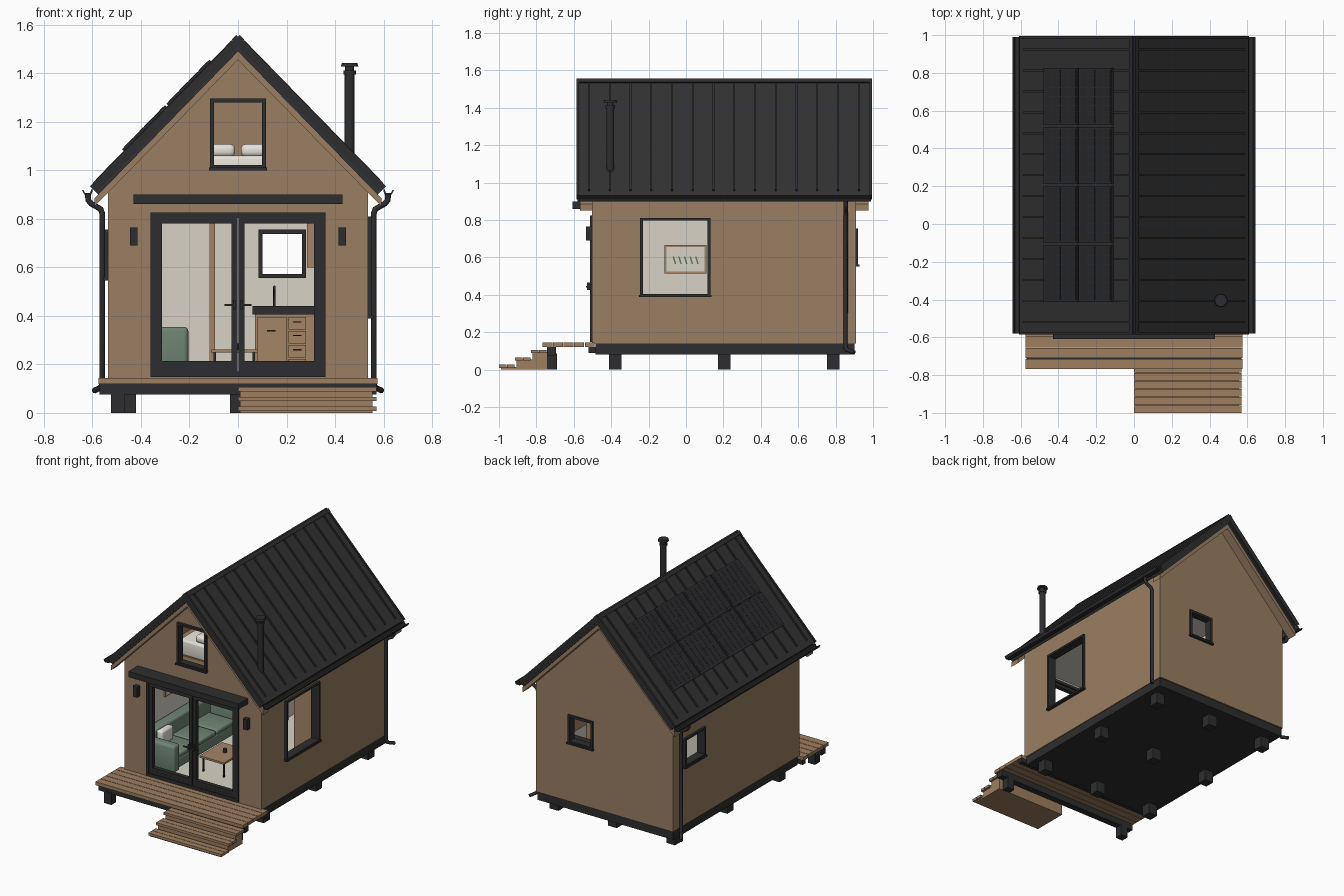
import bpy, bmesh, math
from mathutils import Vector, Matrix

if "Cube" in bpy.data.objects:
    bpy.data.objects.remove(bpy.data.objects["Cube"])

def mat(name, r, g, b):
    m = bpy.data.materials.new(name)
    m.diffuse_color = (r, g, b, 1)
    m.use_nodes = True
    m.node_tree.nodes["Principled BSDF"].inputs["Base Color"].default_value = m.diffuse_color
    return m

CLAD = mat("cladding wood", .32, .21, .125)
DECK = mat("deck wood", .34, .21, .118)
ROOF = mat("roof metal", .031, .031, .032)
DARK = mat("dark frame", .027, .027, .029)
SOLAR = mat("solar panel", .022, .023, .026)
CREAM = mat("cream wall", .68, .65, .56)
LINEN = mat("white linen", .82, .79, .72)
SOFA = mat("sofa green", .16, .235, .175)
OAK = mat("interior oak", .38, .235, .135)
LEAF = mat("leaf green", .10, .20, .11)

def finish(name, bm, m):
    bmesh.ops.recalc_face_normals(bm, faces=bm.faces)
    me = bpy.data.meshes.new(name)
    bm.to_mesh(me); bm.free()
    ob = bpy.data.objects.new(name, me)
    bpy.context.collection.objects.link(ob)
    me.materials.append(m)
    return ob

def boxes(name, m, *lims, bevel=0):
    """One object from any number of (x0,x1,y0,y1,z0,z1) boxes."""
    bm = bmesh.new()
    for x0, x1, y0, y1, z0, z1 in lims:
        bmesh.ops.create_cube(bm, size=1, matrix=Matrix.Translation(((x0+x1)/2, (y0+y1)/2, (z0+z1)/2))
                              @ Matrix.Diagonal((abs(x1-x0), y1-y0, z1-z0, 1)))
    if bevel:
        bmesh.ops.bevel(bm, geom=bm.edges[:], offset=bevel, segments=3, profile=.5, affect='EDGES')
    ob = finish(name, bm, m)
    if bevel:
        bpy.context.view_layer.objects.active = ob
        ob.select_set(True)
        bpy.ops.object.shade_smooth_by_angle(angle=math.radians(40))
        ob.select_set(False)
    return ob

def prisms(name, m, *items, axis='y'):
    """Profiles extruded along y (points x,z) or along x (points y,z)."""
    bm = bmesh.new()
    for pts, a, b in items:
        co = (lambda p, t: (p[0], t, p[1])) if axis == 'y' else (lambda p, t: (t, p[0], p[1]))
        lo = [bm.verts.new(co(p, a)) for p in pts]
        hi = [bm.verts.new(co(p, b)) for p in pts]
        bm.faces.new(lo); bm.faces.new(hi)
        for i in range(len(pts)):
            j = (i + 1) % len(pts)
            bm.faces.new((lo[i], lo[j], hi[j], hi[i]))
    return finish(name, bm, m)

def tube(name, m, pts, r):
    cu = bpy.data.curves.new(name, 'CURVE')
    cu.dimensions = '3D'; cu.bevel_depth = r; cu.bevel_resolution = 2; cu.use_fill_caps = True
    sp = cu.splines.new('POLY'); sp.points.add(len(pts) - 1)
    for p, c in zip(sp.points, pts):
        p.co = (*c, 1)
    ob = bpy.data.objects.new(name, cu)
    bpy.context.collection.objects.link(ob)
    cu.materials.append(m)

def cut(ob, cutter):
    md = ob.modifiers.new("cut", 'BOOLEAN')
    md.operation = 'DIFFERENCE'; md.solver = 'EXACT'; md.object = cutter
    bpy.context.view_layer.objects.active = ob
    bpy.ops.object.modifier_apply(modifier=md.name)
    bpy.data.objects.remove(cutter)

def frame(name, axis, a, b, u0, u1, z0, z1, w):
    """Four-bar frame; a..b is the depth along the axis, u the other direction."""
    bars = [(u0, u0+w, z0, z1), (u1-w, u1, z0, z1), (u0, u1, z1-w, z1), (u0, u1, z0, z0+w)]
    def lim(u, v, c, d):
        return (a, b, u, v, c, d) if axis == 'x' else (u, v, a, b, c, d)
    boxes(name, DARK, *[lim(*k) for k in bars])

# --- walls: gabled shell, cream lining, window and door openings
def gable(w, top, z0, eave):
    return [(-w, z0), (w, z0), (w, eave), (0, top), (-w, eave)]
walls = prisms("walls", CLAD, (gable(.535, 1.49, .14, .94), -.503, .91))
cut(walls, prisms("cutter", CLAD, (gable(.505, 1.44, .145, .92), -.475, .88)))
lining = boxes("interior_lining", CREAM, (-.506, .506, -.476, .881, .142, .84))
cut(lining, boxes("cutter", CREAM, (-.497, .497, -.467, .872, .15, .835)))
holes = [(-.355, .355, -.6, -.4, .151, .82), (-.11, .11, -.6, -.4, 1.01, 1.29),
         (.09, .275, .8, 1, .56, .75), (.4, .6, -.24, .125, .395, .805), (-.6, -.4, .565, .785, .555, .75)]
for h in holes:
    cut(walls, boxes("cutter", CLAD, h))
    if h[4] < 1:
        cut(lining, boxes("cutter", CREAM, h))

# --- window frames and sills
frame("loft_window_frame", 'y', -.52, -.47, -.115, .115, 1.005, 1.295, .016)
frame("back_window_frame", 'y', .865, .92, .085, .28, .555, .755, .017)
frame("right_window_frame", 'x', .49, .553, -.245, .13, .39, .81, .014)
frame("left_window_frame", 'x', -.55, -.49, .56, .79, .55, .755, .016)
boxes("window_sills", DARK, (-.12, .12, -.53, -.5, 1, 1.012), (.08, .285, .9, .928, .55, .562),
      (.53, .56, -.25, .135, .388, .4), (-.557, -.53, .555, .795, .545, .557))

# --- french doors
frame("door_frame", 'y', -.513, -.465, -.36, .36, .148, .825, .022)
for s, n in ((-1, "left"), (1, "right")):
    x0, x1 = sorted((s*.002, s*.338))
    frame(n + "_door_leaf", 'y', -.507, -.475, x0, x1, .165, .805, .024)
    boxes(n + "_door_kickrail", DARK, (x0, x1, -.506, -.476, .165, .213))
    hx = sorted((s*.012, s*.055))
    boxes(n + "_door_handle", DARK, (hx[0], hx[1], -.535, -.527, .44, .448),
          (s*.016-.005, s*.016+.005, -.53, -.505, .425, .465))
    boxes(n + "_wall_lamp", DARK, (s*.43-.016, s*.43+.016, -.535, -.5, .69, .765))
boxes("door_canopy", DARK, (-.43, .43, -.608, -.5, .86, .9))

# --- roof
K = 1.025
N = Vector((K, 1)).normalized()
def slope(s, u0, u1, h0, h1):
    """Quad profile on the roof slope, from x=u0 to u1, h above the surface."""
    q = [Vector((u, 1.55 - K*u)) + N*h for u, h in ((u0, h0), (u1, h0), (u1, h1), (u0, h1))]
    return [(s*p.x, p.y) for p in q]
prisms("roof", ROOF, ([(0, 1.55), (.605, .93), (.575, .9), (0, 1.49), (-.575, .9), (-.605, .93)], -.58, .99))
soff = [(0, 1.49), (.575, .9), (.592, .885), (.592, .85), (0, 1.455), (-.592, .85), (-.592, .885), (-.575, .9)]
prisms("gable_bargeboards", CLAD, (soff, -.568, -.5), (soff, .905, .975))
prisms("roof_seams", ROOF, *[(slope(s, .02, .58, -.004, .009), -.524+i*.111, -.514+i*.111)
                             for s in (-1, 1) for i in range(14)])
prisms("rake_trim", DARK, *[(slope(s, 0, .605, -.03, .007), y, y+.014) for s in (-1, 1) for y in (-.585, .981)])
prisms("ridge_cap", DARK, *[(slope(s, 0, .018, -.005, .01), -.585, .995) for s in (-1, 1)])
prisms("gutters", DARK, *[([(s*.598, .92), (s*.604, .9), (s*.634, .9), (s*.643, .918), (s*.636, .918),
                            (s*.63, .906), (s*.61, .906), (s*.605, .92)], -.58, .99) for s in (-1, 1)])
for s, n in ((-1, "left"), (1, "right")):
    tube(n + "_downpipe", DARK, [(s*.618, .853, .905), (s*.618, .853, .878), (s*.605, .853, .862),
         (s*.566, .853, .84), (s*.559, .853, .82), (s*.559, .853, .12), (s*.565, .86, .105), (s*.592, .9, .092)], .012)

# --- solar panels: 2 rows of 4, with cells
pan, cells = [], []
for u in (.105, .288):
    for j in range(4):
        y = -.412 + j*.312
        pan.append((slope(-1, u, u+.177, .006, .018), y, y+.302))
        for a in range(4):
            for b in range(6):
                ua, yb = u + .007 + a*.041, y + .01 + b*.0475
                cells.append((slope(-1, ua, ua+.038, .017, .0195), yb, yb+.0445))
prisms("solar_panels", DARK, *pan)
prisms("solar_cells", SOLAR, *cells)

# --- stove and chimney
def cyl(name, m, x, y, z0, z1, r, r2=None):
    bm = bmesh.new()
    bmesh.ops.create_cone(bm, cap_ends=True, segments=24, radius1=r, radius2=r if r2 is None else r2, depth=z1-z0,
                          matrix=Matrix.Translation((x, y, (z0+z1)/2)))
    ob = finish(name, bm, m)
    bpy.context.view_layer.objects.active = ob
    ob.select_set(True); bpy.ops.object.shade_smooth_by_angle(angle=math.radians(40)); ob.select_set(False)
cyl("chimney", DARK, .46, -.405, .4, 1.405, .021)
cyl("chimney_collar", DARK, .46, -.405, 1.395, 1.412, .026)
cyl("chimney_neck", DARK, .46, -.405, 1.41, 1.43, .018)
cyl("chimney_cap", DARK, .46, -.405, 1.428, 1.442, .036, .032)
boxes("stove", DARK, (.38, .495, -.46, -.34, .17, .4))

# --- foundation, deck and steps
boxes("foundation", DARK, (-.53, .53, -.485, .9, .08, .142))
boxes("foundation_posts", DARK, *[(x-.034, x+.034, y-.034, y+.034, 0, .085)
                                  for x in (-.455, 0, .455) for y in (-.378, .204, .787)])
boxes("deck_posts", DARK, *[(x-.028, x+.028, -.745, -.69, 0, .085) for x in (-.495, .495)])
boxes("deck_beams", DARK, (-.57, .57, -.742, -.695, .076, .122), (-.57, .57, -.52, -.485, .09, .122))
boxes("deck_planks", DECK, *[(-.575, .575, -.767+i*.0565, -.714+i*.0565, .12, .144) for i in range(5)])
prisms("steps", DECK, ([(-.74, 0), (-.99, 0), (-.99, .015), (-.905, .015), (-.905, .055), (-.82, .055),
                        (-.82, .095), (-.74, .095)], .008, .555), axis='x')
boxes("step_treads", DECK, *[(0, .57, -1+i*.086+k*.043, -.96+i*.086+k*.043, .008+i*.04, .026+i*.04)
                             for i in range(3) for k in range(2)])

# --- living room
boxes("sofa_base", SOFA, (-.49, -.215, -.38, .3, .175, .255), (-.49, -.41, -.38, .3, .2, .385), bevel=.015)
boxes("sofa_arms", SOFA, (-.49, -.205, -.42, -.35, .165, .355), (-.49, -.205, .28, .35, .165, .355), bevel=.018)
boxes("sofa_cushions", SOFA, *[(-.42, -.21, y, y+.2, .25, .285) for y in (-.345, -.14, .07)], bevel=.012)
boxes("sofa_pillow", LINEN, (-.41, -.36, -.33, -.2, .285, .385), bevel=.015)
boxes("coffee_table", OAK, (-.11, .08, -.27, -.02, .248, .262))
boxes("coffee_table_legs", DARK, *[(x-.005, x+.005, y-.005, y+.005, .15, .25) for x in (-.095, .065) for y in (-.25, -.04)])
cyl("cup", DARK, -.01, -.13, .262, .285, .014)
boxes("picture_frame", OAK, (-.498, -.486, -.115, .11, .515, .665))
boxes("picture_paper", CREAM, (-.488, -.484, -.105, .1, .525, .655))
prisms("picture_leaves", LEAF, *[([(y, .565), (y+.008, .565), (y-.004, .605), (y-.012, .605)], -.485, -.482)
                                 for y in (-.06, -.03, 0, .03, .06)], axis='x')

# --- bathroom partition with door
boxes("partition", CREAM, (-.135, -.115, .42, .873, .15, .838), (-.498, -.115, .42, .44, .15, .838))
boxes("bathroom_door", OAK, (-.117, -.095, .45, .47, .15, .78), (-.117, -.095, .68, .7, .15, .78),
      (-.116, -.104, .45, .7, .15, .78))

# --- kitchen
boxes("base_cabinets", OAK, (.07, .495, .6, .87, .15, .405))
boxes("worktop", DARK, (.06, .497, .59, .872, .405, .44))
boxes("cabinet_fronts", OAK, (.08, .2, .592, .6, .17, .395), *[(.208, .28, .592, .6, z, z+.052) for z in (.17, .228, .286, .344)])
boxes("cabinet_handles", DARK, (.12, .155, .585, .593, .335, .341), *[(.226, .262, .585, .593, z, z+.005) for z in (.2, .258, .316, .372)])
tube("tap", DARK, [(.15, .8, .44), (.15, .8, .52), (.15, .76, .52), (.15, .74, .505)], .005)
boxes("wall_cabinet", OAK, (.285, .495, .7, .87, .6, .79))
boxes("tall_cabinet", OAK, (.325, .495, .16, .4, .15, .82))

# --- loft with bed
boxes("loft_floor", CLAD, (-.506, .506, -.476, .881, .836, .87))
boxes("bed_base", OAK, (-.26, .26, -.3, .55, .87, .95))
boxes("mattress", LINEN, (-.25, .25, -.3, .55, .95, 1.06), bevel=.015)
boxes("bed_pillows", LINEN, (-.14, -.012, -.28, -.14, 1.055, 1.108), (.012, .14, -.28, -.14, 1.055, 1.108), bevel=.02)
